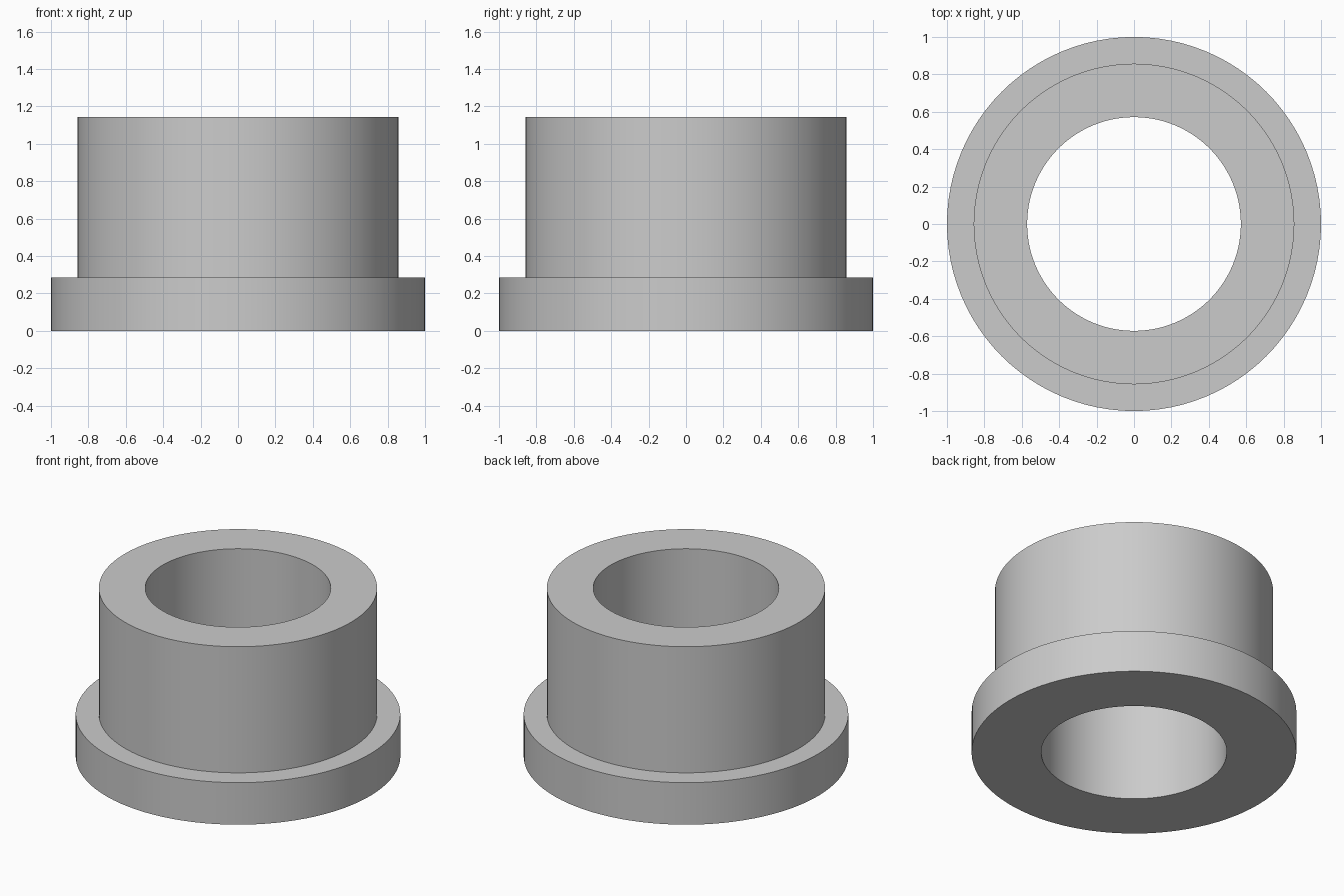
import bpy
import bmesh
import math

cube = bpy.data.objects.get("Cube")
if cube:
    bpy.data.objects.remove(cube, do_unlink=True)

SEGMENTS = 96
UNIT = 1 / 7  # flange radius is seven units

# Plain grey material
grey = bpy.data.materials.new("light_grey")
grey.use_nodes = True
colour = (0.6, 0.6, 0.6, 1)
grey.diffuse_color = colour
grey.node_tree.nodes["Principled BSDF"].inputs["Base Color"].default_value = colour

# Closed cross-section (radius, height): bore, flange, step, sleeve
profile = [(4, 0), (7, 0), (7, 2), (6, 2), (6, 8), (4, 8)]

# Revolve the cross-section into rings joined by quads
bm = bmesh.new()
rings = []
for i in range(SEGMENTS):
    a = 2 * math.pi * i / SEGMENTS
    rings.append([bm.verts.new((r * UNIT * math.cos(a), r * UNIT * math.sin(a), z * UNIT))
                  for r, z in profile])
for i, ring in enumerate(rings):
    following = rings[(i + 1) % SEGMENTS]
    for j in range(len(profile)):
        k = (j + 1) % len(profile)
        bm.faces.new((ring[j], following[j], following[k], ring[k]))
bmesh.ops.recalc_face_normals(bm, faces=bm.faces)

mesh = bpy.data.meshes.new("flanged_bushing")
bm.to_mesh(mesh)
bm.free()
mesh.materials.append(grey)
bushing = bpy.data.objects.new("flanged_bushing", mesh)
bpy.context.collection.objects.link(bushing)

# Smooth round walls, crisp rims
bpy.ops.object.select_all(action="DESELECT")
bushing.select_set(True)
bpy.context.view_layer.objects.active = bushing
bpy.ops.object.shade_smooth_by_angle(angle=math.radians(30))
